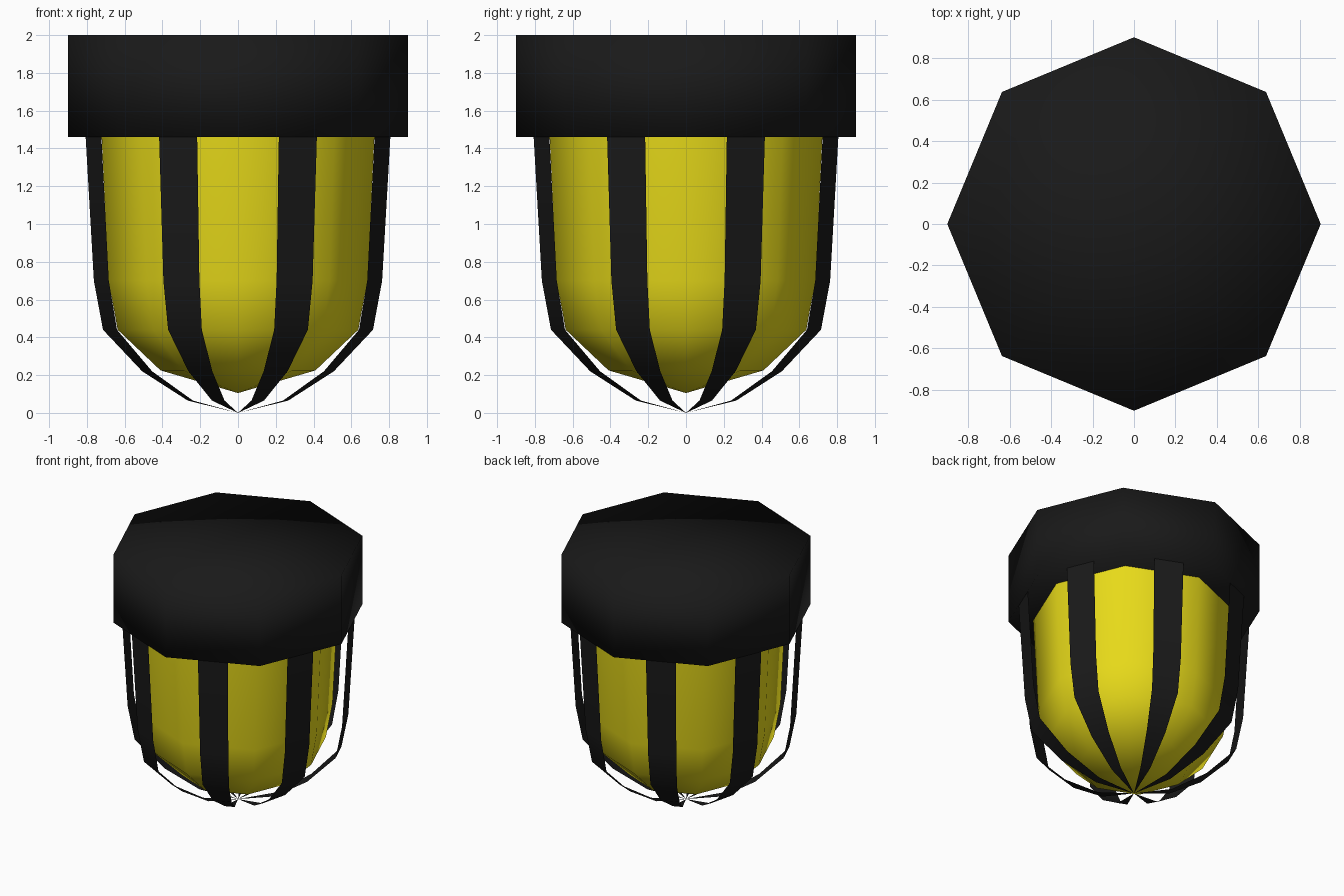
import bpy, bmesh, math

if "Cube" in bpy.data.objects:
    bpy.data.objects.remove(bpy.data.objects["Cube"])


def material(name, color):
    m = bpy.data.materials.new(name)
    m.diffuse_color = color
    m.use_nodes = True
    m.node_tree.nodes["Principled BSDF"].inputs["Base Color"].default_value = m.diffuse_color
    return m


def lathe(name, profile, sides, mat, keep=lambda i: True, smooth=True):
    """Revolve (radius, z) points into faces; keep(i) picks the columns to build."""
    bm = bmesh.new()
    rings = []
    for r, z in profile:
        if r == 0:
            rings.append([bm.verts.new((0, 0, z))] * sides)
        else:
            rings.append([bm.verts.new((r * math.cos(math.tau * i / sides),
                                        r * math.sin(math.tau * i / sides), z))
                          for i in range(sides)])
    for a, b in zip(rings, rings[1:]):
        for i in range(sides):
            if keep(i):
                j = (i + 1) % sides
                bm.faces.new(dict.fromkeys((a[i], a[j], b[j], b[i])))
    bmesh.ops.delete(bm, geom=[v for v in bm.verts if not v.link_faces], context='VERTS')
    bmesh.ops.recalc_face_normals(bm, faces=bm.faces)
    # profiles run bottom to top, so side faces must point outward
    bm.normal_update()
    for f in bm.faces:
        c = f.calc_center_median()
        if f.normal.x * c.x + f.normal.y * c.y < -1e-5:
            f.normal_flip()
    for f in bm.faces:
        f.smooth = smooth
    me = bpy.data.meshes.new(name)
    bm.to_mesh(me)
    bm.free()
    me.materials.append(mat)
    ob = bpy.data.objects.new(name, me)
    bpy.context.collection.objects.link(ob)
    return ob


black = material("black_metal", (0.01, 0.01, 0.01, 1))
yellow = material("yellow_glass", (0.8, 0.7, 0.01, 1))

# Octagonal cap, closed top and bottom
lathe("cap", [(0, 1.46), (0.9, 1.46), (0.9, 2.0), (0, 2.0)], 8, black)

# Octagonal glass bowl
lathe("glass", [(0, 0.105), (0.41, 0.225), (0.637, 0.44), (0.685, 0.7), (0.722, 1.46)],
      8, yellow)

# Cage: every third column of a 24-sided bowl, giving eight flat bars
lathe("cage_bars", [(0, 0), (0.275, 0.065), (0.525, 0.22), (0.74, 0.44),
                    (0.79, 0.7), (0.835, 1.46)],
      24, black, keep=lambda i: i % 3 == 1)
